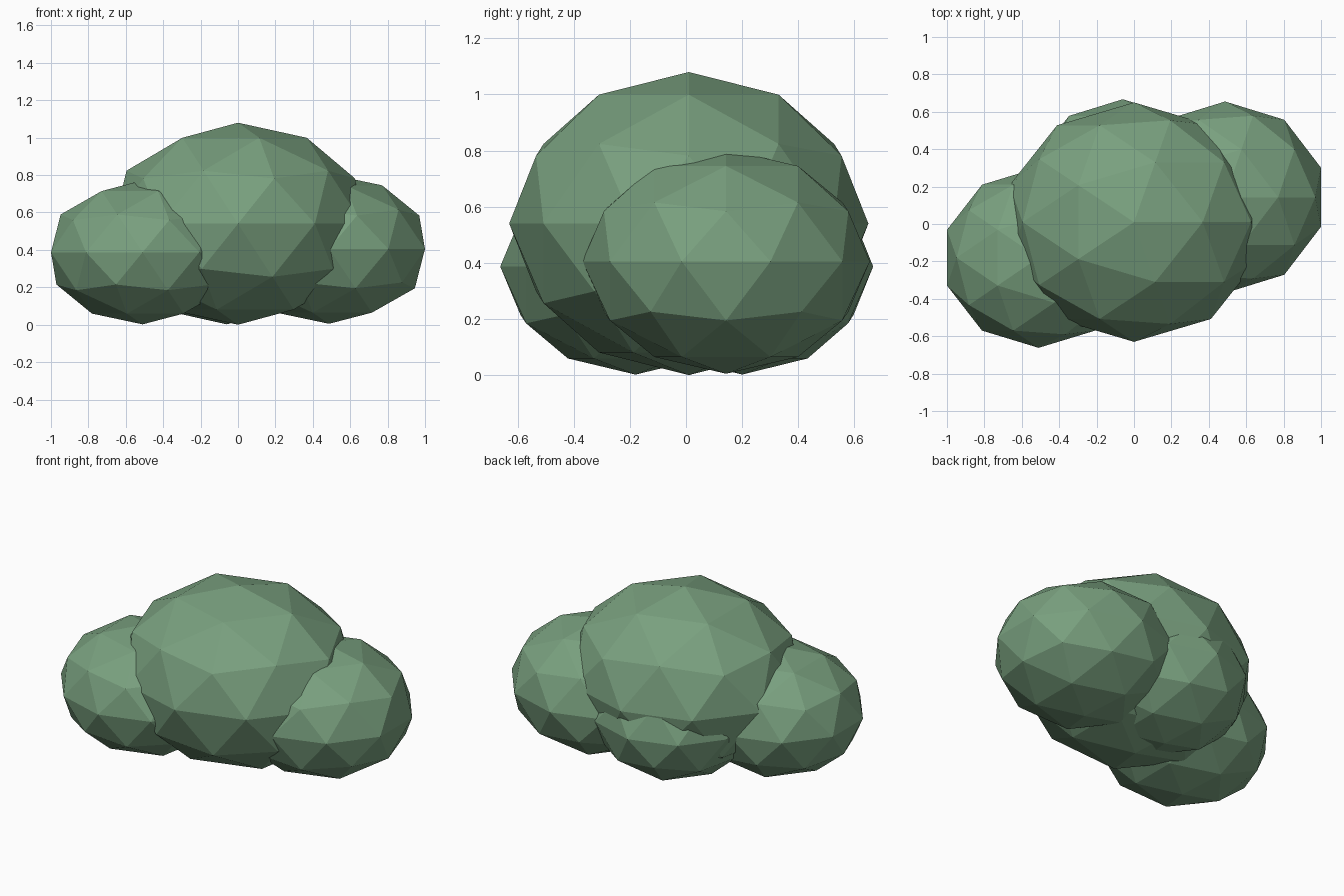
import bpy

if "Cube" in bpy.data.objects:
    bpy.data.objects.remove(bpy.data.objects["Cube"])

# Single leaf colour
leaf = bpy.data.materials.new("leaf green")
leaf.diffuse_color = (0.19, 0.35, 0.21, 1.0)
leaf.use_nodes = True
leaf.node_tree.nodes["Principled BSDF"].inputs["Base Color"].default_value = leaf.diffuse_color


def clump(name, centre, radii):
    """Low-poly, flat-shaded leaf ball squashed to the given radii."""
    bpy.ops.mesh.primitive_ico_sphere_add(subdivisions=2, radius=1, location=centre)
    ob = bpy.context.object
    ob.name = name
    ob.scale = radii
    bpy.ops.object.transform_apply(location=False, rotation=False, scale=True)
    ob.data.materials.append(leaf)
    return ob


# Big middle clump with three smaller ones nestled around it
clump("main_clump", (0.0, 0.01, 0.54), (0.70, 0.64, 0.54))
clump("left_clump", (-0.51, -0.18, 0.387), (0.515, 0.482, 0.385))
clump("right_clump", (0.487, 0.143, 0.405), (0.539, 0.512, 0.40))
clump("back_clump", (-0.06, 0.20, 0.387), (0.49, 0.467, 0.385))
